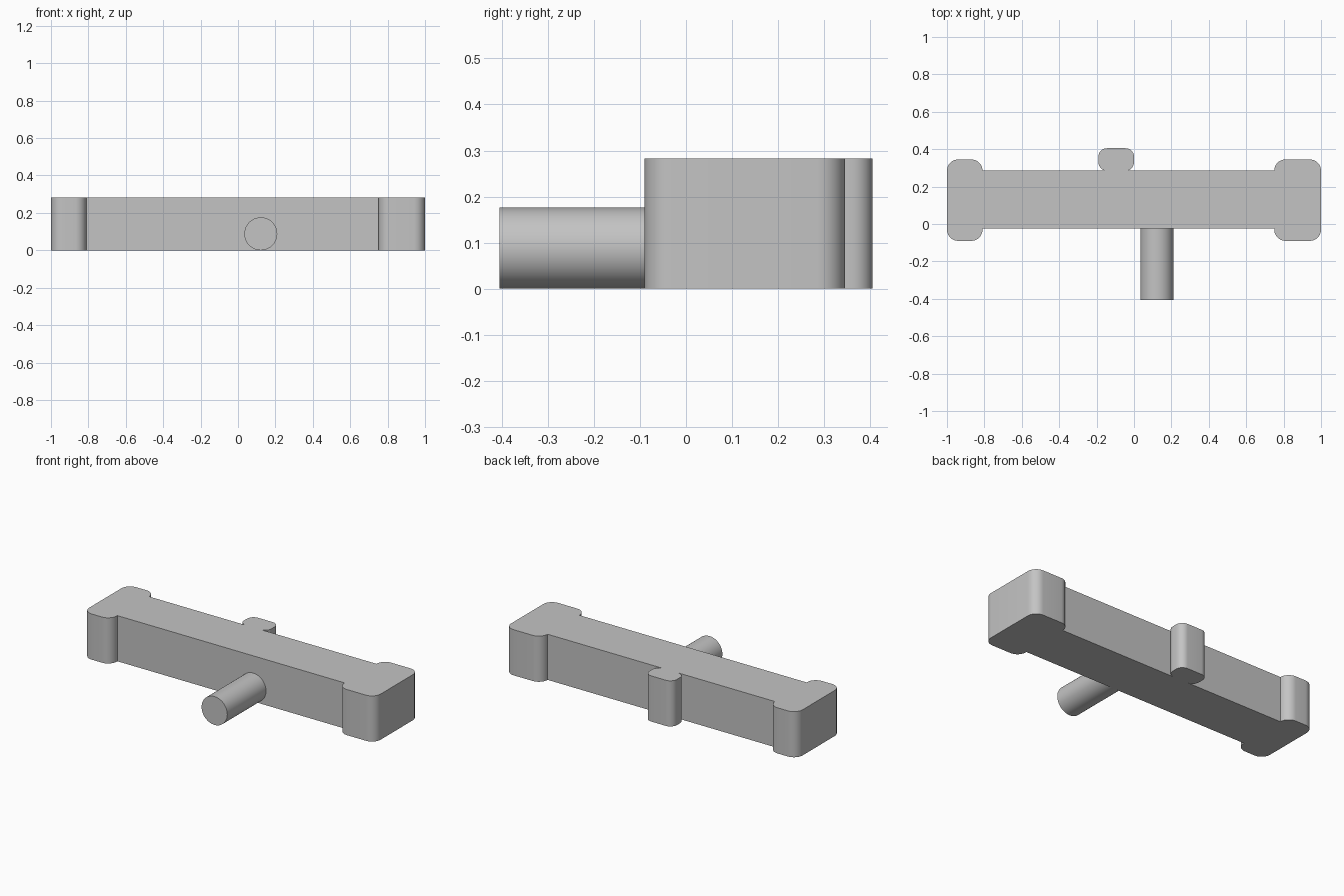
import bpy
import bmesh
import math
from mathutils import Matrix, Vector

cube = bpy.data.objects.get("Cube")
if cube:
    bpy.data.objects.remove(cube, do_unlink=True)

HEIGHT = 0.283
FRONT, BACK = -0.025, 0.285            # long faces of the bar
HEAD_FRONT, HEAD_BACK = -0.09, 0.345   # faces of the end blocks
R = 0.06                               # end block rounding
KNOB_R = 0.045

grey = bpy.data.materials.new("grey")
grey.use_nodes = True
grey.diffuse_color = (0.55, 0.55, 0.55, 1)
grey.node_tree.nodes["Principled BSDF"].inputs["Base Color"].default_value = grey.diffuse_color


def finish(name, bm):
    """Turn the bmesh into a grey object with smooth curves and sharp edges."""
    bmesh.ops.recalc_face_normals(bm, faces=bm.faces)
    mesh = bpy.data.meshes.new(name)
    bm.to_mesh(mesh)
    bm.free()
    mesh.materials.append(grey)
    obj = bpy.data.objects.new(name, mesh)
    bpy.context.collection.objects.link(obj)
    bpy.ops.object.select_all(action="DESELECT")
    obj.select_set(True)
    bpy.context.view_layer.objects.active = obj
    bpy.ops.object.shade_smooth_by_angle(angle=math.radians(30))


def rounded(corners, steps=10):
    """Replace each (x, y, radius) right-angled corner with an arc."""
    points = []
    for i, (x, y, r) in enumerate(corners):
        p = Vector((x, y))
        if r == 0:
            points.append(p)
            continue
        a = (Vector(corners[i - 1][:2]) - p).normalized()
        b = (Vector(corners[(i + 1) % len(corners)][:2]) - p).normalized()
        centre = p + (a + b) * r
        for k in range(steps + 1):
            t = k / steps * math.pi / 2
            points.append(centre - b * r * math.cos(t) - a * r * math.sin(t))
    return points


def prism(name, corners):
    bm = bmesh.new()
    base = bm.faces.new([bm.verts.new((p.x, p.y, 0)) for p in rounded(corners)])
    top = bmesh.ops.extrude_face_region(bm, geom=[base], use_keep_orig=True)["geom"]
    verts = [v for v in top if isinstance(v, bmesh.types.BMVert)]
    bmesh.ops.translate(bm, verts=verts, vec=(0, 0, HEIGHT))
    finish(name, bm)


# Bar with a rounded block at each end, the left one wider
L, W = 0.75, -0.81
prism("bar_with_end_blocks", [
    (W, FRONT, 0), (L, FRONT, 0),
    (L, HEAD_FRONT, R), (1, HEAD_FRONT, R), (1, HEAD_BACK, R), (L, HEAD_BACK, R),
    (L, BACK, 0), (W, BACK, 0),
    (W, HEAD_BACK, R), (-1, HEAD_BACK, R), (-1, HEAD_FRONT, R), (W, HEAD_FRONT, R),
])

# Rounded knob on the back
prism("back_knob", [
    (-0.19, BACK, KNOB_R), (0, BACK, KNOB_R),
    (0, 0.405, KNOB_R), (-0.19, 0.405, KNOB_R),
])

# Round pin sticking out of the front
bm = bmesh.new()
bmesh.ops.create_cone(
    bm, cap_ends=True, segments=64, radius1=0.088, radius2=0.088, depth=0.38,
    matrix=Matrix.Translation((0.122, -0.215, 0.088)) @ Matrix.Rotation(math.pi / 2, 4, "X"))
finish("front_pin", bm)
